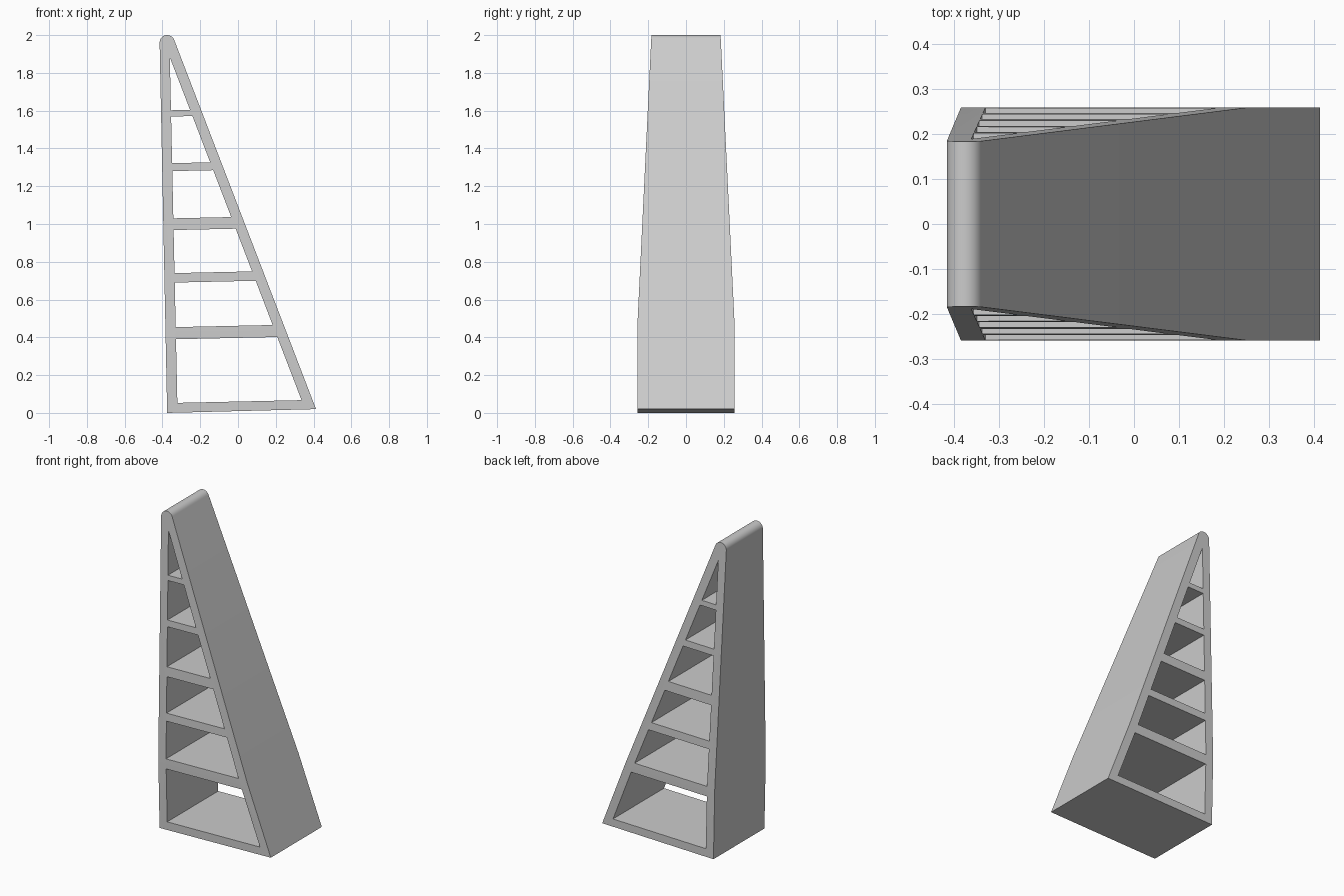
import bpy, bmesh, math
from mathutils import Vector

if "Cube" in bpy.data.objects:
    bpy.data.objects.remove(bpy.data.objects["Cube"], do_unlink=True)

HALF_BASE, HALF_TOP, BEND = 0.258, 0.183, 0.45
TILT = 0.022                                   # slight slope of every rung
APEX = Vector((-0.361, 1.883))                 # top of the inner triangle
INNER_LEFT, INNER_RIGHT = Vector((-0.321, 0.053)), Vector((0.337, 0.066))

# Heights (at the upright wall) of the openings between the rungs
OPENINGS = [(0.053, 0.39), (0.454, 0.69), (0.74, 0.968),
            (1.03, 1.28), (1.322, 1.569)]
TOP_OPENING = 1.602


def on_left(z):
    return APEX.lerp(INNER_LEFT, (APEX.y - z) / (APEX.y - INNER_LEFT.y))


def on_right(z):
    # Where the tilted rung line from the left wall meets the sloping wall
    start, direction = on_left(z), INNER_RIGHT - APEX
    rise = TILT * (APEX.x - start.x) + z - APEX.y
    return APEX + direction * (rise / (direction.y - TILT * direction.x))


def half_depth(z):
    t = max(0.0, (z - BEND) / (2.0 - BEND))
    return HALF_BASE + (HALF_TOP - HALF_BASE) * t


# Outer outline with a rounded tip
outline = [(-0.375, 0.0), (0.413, 0.02)]
for i in range(15):
    a = math.radians(21 + 160 * i / 14)
    outline.append((-0.375 + 0.04 * math.cos(a), 1.96 + 0.04 * math.sin(a)))

loops = [outline, [on_left(TOP_OPENING), on_right(TOP_OPENING), APEX]]
for low, high in OPENINGS:
    loops.append([on_left(low), on_right(low), on_right(high), on_left(high)])

# Fill the pierced profile, add the bend line, extrude it through the depth
bm = bmesh.new()
for loop in loops:
    verts = [bm.verts.new((x, 0, z)) for x, z in loop]
    for a, b in zip(verts, verts[1:] + verts[:1]):
        bm.edges.new((a, b))
bmesh.ops.triangle_fill(bm, use_beauty=True, edges=bm.edges[:], normal=(0, -1, 0))
bmesh.ops.bisect_plane(bm, geom=bm.verts[:] + bm.edges[:] + bm.faces[:],
                       plane_co=(0, 0, BEND), plane_no=(0, 0, 1))
front = bm.verts[:]
extruded = bmesh.ops.extrude_face_region(bm, geom=bm.faces[:], use_keep_orig=True)
back = [g for g in extruded["geom"] if isinstance(g, bmesh.types.BMVert)]
for side, verts in ((-1, front), (1, back)):
    for v in verts:
        v.co.y = side * half_depth(v.co.z)
bmesh.ops.recalc_face_normals(bm, faces=bm.faces[:])

mesh = bpy.data.meshes.new("wedge_frame")
bm.to_mesh(mesh)
bm.free()
frame = bpy.data.objects.new("wedge_frame", mesh)
bpy.context.collection.objects.link(frame)

# Plain grey finish
grey = bpy.data.materials.new("light_grey")
grey.use_nodes = True
colour = (0.6, 0.6, 0.6, 1)
grey.diffuse_color = colour
grey.node_tree.nodes["Principled BSDF"].inputs["Base Color"].default_value = colour
mesh.materials.append(grey)

# Smooth only the rounded tip
bpy.ops.object.select_all(action="DESELECT")
frame.select_set(True)
bpy.context.view_layer.objects.active = frame
bpy.ops.object.shade_smooth_by_angle(angle=math.radians(20))
